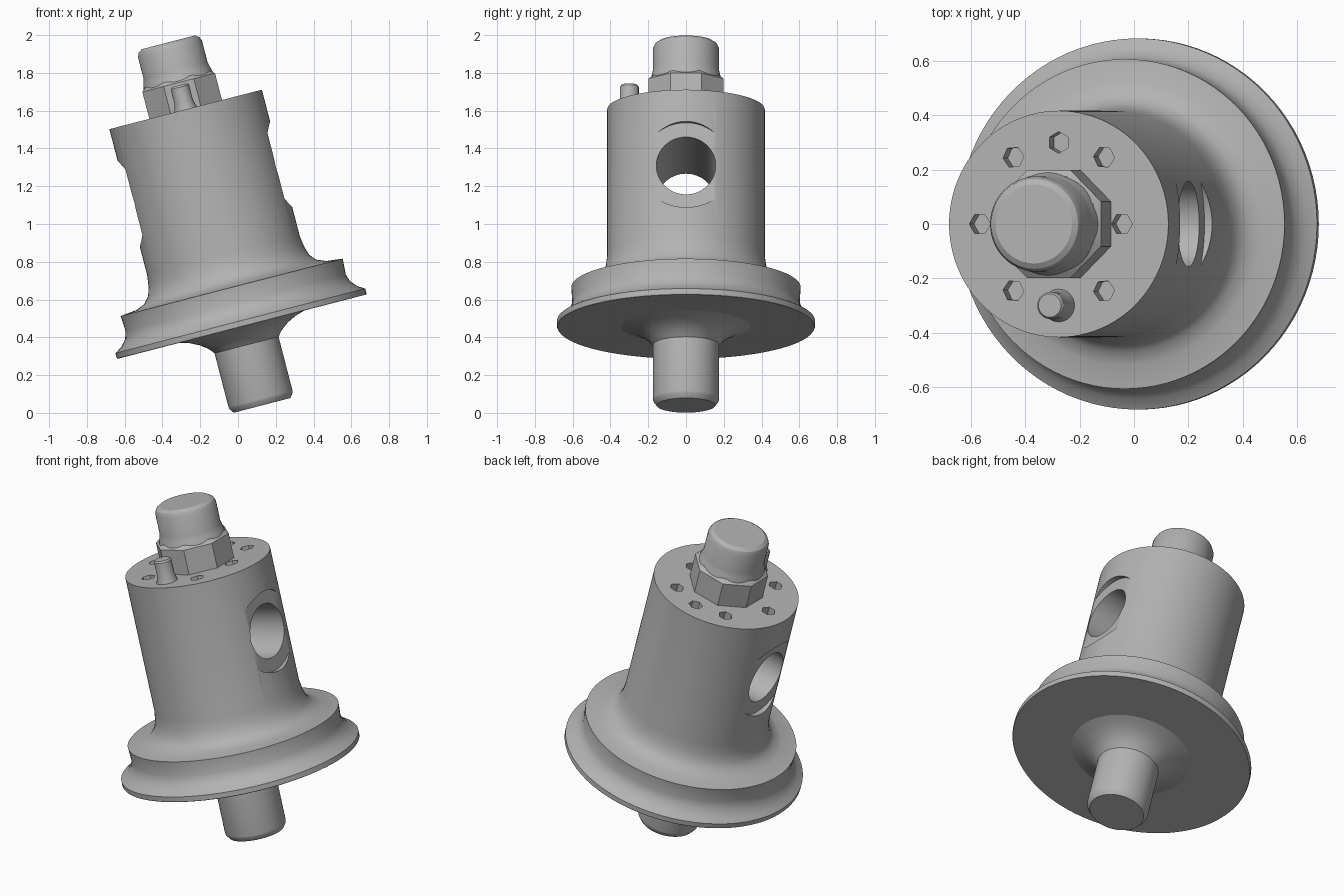
import bpy
from math import radians, pi, sin, cos
from mathutils import Matrix, Vector

cube = bpy.data.objects.get("Cube")
if cube:
    bpy.data.objects.remove(cube)

# One plain grey for the whole casting
grey = bpy.data.materials.new("plain_grey")
grey.use_nodes = True
grey.diffuse_color = (0.45, 0.45, 0.45, 1)
grey.node_tree.nodes["Principled BSDF"].inputs["Base Color"].default_value = (0.45, 0.45, 0.45, 1)

# The whole part leans towards -x
LEAN = Matrix.Translation((0.128, 0, 0.04)) @ Matrix.Rotation(radians(-14.5), 4, "Y")


def lathe(name, profile, sides=96, turn=0.0, centre=(0, 0)):
    """Solid of revolution from (radius, height) points, with capped ends."""
    verts, faces = [], []
    for r, h in profile:
        for i in range(sides):
            a = turn + 2 * pi * i / sides
            verts.append((centre[0] + r * cos(a), centre[1] + r * sin(a), h))
    for k in range(len(profile) - 1):
        for i in range(sides):
            j = (i + 1) % sides
            faces.append((k * sides + i, k * sides + j, (k + 1) * sides + j, (k + 1) * sides + i))
    last = (len(profile) - 1) * sides
    faces.append(tuple(reversed(range(sides))))
    faces.append(tuple(range(last, last + sides)))
    mesh = bpy.data.meshes.new(name)
    mesh.from_pydata(verts, [], faces)
    mesh.materials.append(grey)
    obj = bpy.data.objects.new(name, mesh)
    bpy.context.collection.objects.link(obj)
    return obj


def cut(target, cutter):
    """Subtract the cutter from the target, then discard it."""
    cutter.hide_render = True
    mod = target.modifiers.new("cut", "BOOLEAN")
    mod.operation, mod.solver, mod.object = "DIFFERENCE", "EXACT", cutter
    bpy.context.view_layer.update()
    bpy.context.view_layer.objects.active = target
    bpy.ops.object.modifier_apply(modifier=mod.name)
    bpy.data.objects.remove(cutter)


def cross_cutter(name, radius, start, end):
    """Cylinder lying along local x at bore height."""
    obj = lathe(name, [(radius, start), (radius, end)], 64)
    obj.data.transform(Matrix.Translation((0, 0, 1.21)) @ Matrix.Rotation(pi / 2, 4, "Y"))
    return obj


# Flange and main barrel
body = lathe("flanged_body", [
    (0.68, 0.43), (0.683, 0.435), (0.683, 0.462), (0.645, 0.485), (0.615, 0.52), (0.602, 0.56),
    (0.607, 0.645), (0.52, 0.655), (0.47, 0.675), (0.44, 0.71), (0.425, 0.76), (0.417, 0.82),
    (0.417, 1.618)])

# Cross bore with a shallow flat round seat at each mouth
cut(body, cross_cutter("bore_cutter", 0.157, -1, 1))
for start, end in ((0.388, 0.6), (-0.6, -0.388)):
    cut(body, cross_cutter("seat_cutter", 0.235, start, end))

# Ring of small blind holes in the top face
for deg in (0, 55, 90, 125, 180, 235, 305):
    a, r = radians(deg), 0.24 if deg == 0 else 0.3
    cut(body, lathe("hole_cutter", [(0.04, 1.55), (0.04, 1.7)], 6, a, (r * cos(a), r * sin(a))))

# Pin standing in the front hole
pin = lathe("locating_pin", [(0.065, 1.6), (0.05, 1.66), (0.05, 1.74), (0.043, 1.75)], 24, 0, (0, -0.3))

# Faceted collar, upper post and lower shaft
collar = lathe("collar", [(0.215, 1.6), (0.215, 1.765), (0.19, 1.785)], 8, pi / 8)
post = lathe("upper_post", [(0.195, 1.75), (0.18, 1.81), (0.175, 1.83), (0.175, 1.95),
                            (0.165, 1.972), (0.145, 1.985)], 64)
shaft = lathe("lower_shaft", [(0.155, 0), (0.173, 0.025), (0.175, 0.035), (0.175, 0.33),
                              (0.2, 0.36), (0.24, 0.39), (0.29, 0.415), (0.36, 0.435)], 64)

# Lean every part and shade it
for obj in (body, pin, collar, post, shaft):
    obj.data.transform(LEAN)
    bpy.ops.object.select_all(action="DESELECT")
    obj.select_set(True)
    bpy.context.view_layer.objects.active = obj
    bpy.ops.object.shade_smooth_by_angle(angle=radians(30))
